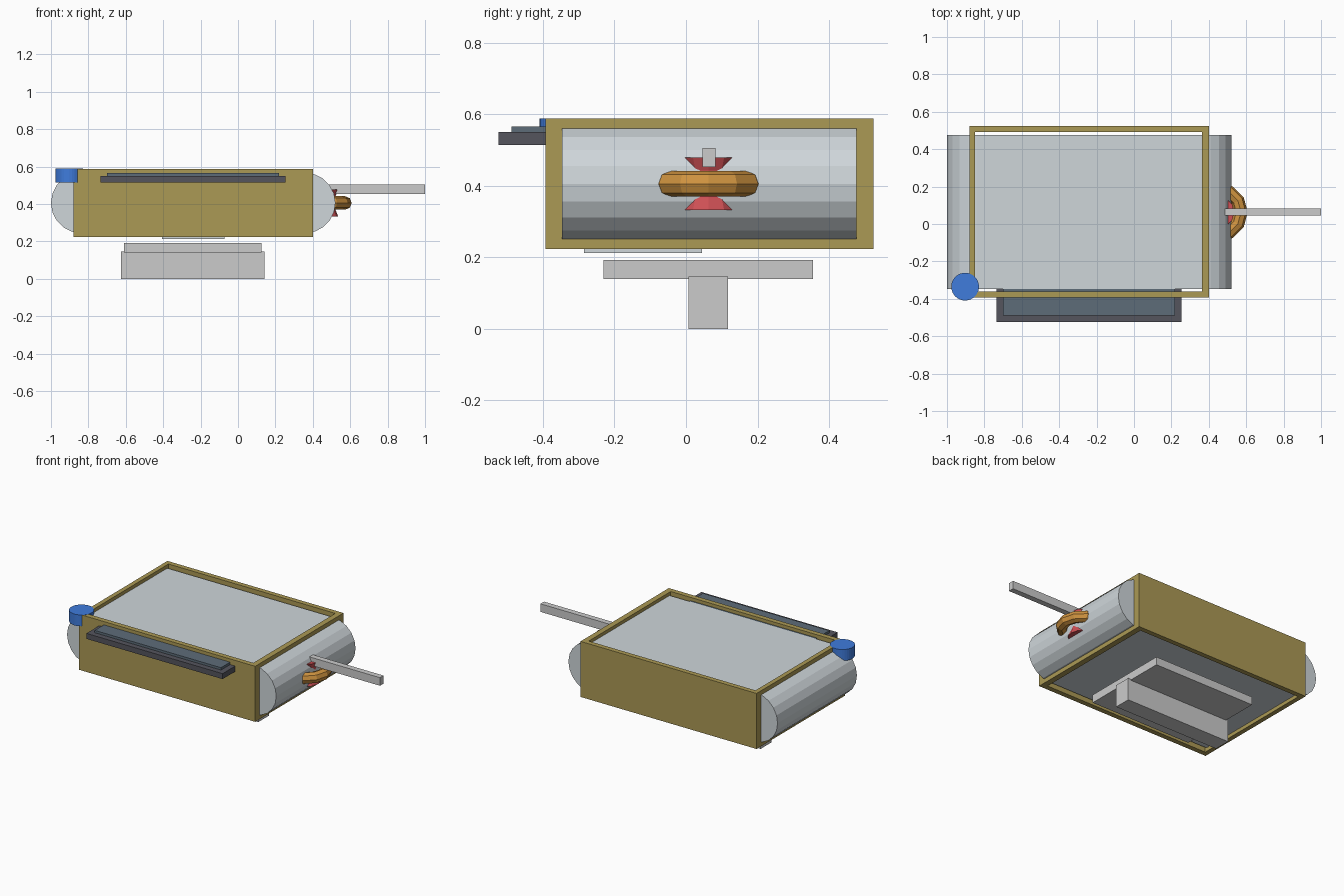
import bpy, bmesh
from math import sin, cos, pi

if "Cube" in bpy.data.objects:
    bpy.data.objects.remove(bpy.data.objects["Cube"])


def material(name, rgb):
    m = bpy.data.materials.new(name)
    m.diffuse_color = (*rgb, 1)
    m.use_nodes = True
    m.node_tree.nodes["Principled BSDF"].inputs["Base Color"].default_value = m.diffuse_color
    return m


BRASS = material("olive_brown", (0.41, 0.32, 0.09))
PALE = material("pale_grey", (0.62, 0.67, 0.70))
SLATE = material("slate", (0.11, 0.15, 0.19))
DARK = material("dark_grey", (0.09, 0.09, 0.11))
BLUE = material("blue", (0.05, 0.20, 0.72))
ORANGE = material("orange", (0.62, 0.29, 0.05))
RED = material("red", (0.62, 0.08, 0.09))


def finish(name, bm, mat=None):
    bmesh.ops.recalc_face_normals(bm, faces=bm.faces[:])
    me = bpy.data.meshes.new(name)
    bm.to_mesh(me)
    bm.free()
    ob = bpy.data.objects.new(name, me)
    bpy.context.collection.objects.link(ob)
    if mat:
        me.materials.append(mat)
    return ob


def box(name, x, y, z, mat=None):
    bm = bmesh.new()
    bmesh.ops.create_cube(bm, size=1)
    for v in bm.verts:
        v.co = [lo + (c + 0.5) * (hi - lo) for c, (lo, hi) in zip(v.co, (x, y, z))]
    return finish(name, bm, mat)


def lathe(name, profile, sides, centre, mat, closed=False):
    """Revolve (radius, z) points about a vertical axis."""
    bm = bmesh.new()
    cx, cy = centre
    rings = [[bm.verts.new((cx + r * cos(2 * pi * i / sides),
                            cy + r * sin(2 * pi * i / sides), z))
              for i in range(sides)] for r, z in profile]
    pairs = list(zip(rings, rings[1:]))
    if closed:
        pairs.append((rings[-1], rings[0]))
    else:
        bm.faces.new(rings[0])
        bm.faces.new(rings[-1])
    for a, b in pairs:
        for i in range(sides):
            j = (i + 1) % sides
            bm.faces.new((a[i], a[j], b[j], b[i]))
    return finish(name, bm, mat)


# Rounded belt body: a stadium outline extruded along y
R, ZC, N = 0.161, 0.406, 10
outline = []
for cx, start in ((0.36, -pi / 2), (-0.839, pi / 2)):
    for i in range(N + 1):
        a = start + pi * i / N
        outline.append((cx + R * cos(a), ZC + R * sin(a)))
bm = bmesh.new()
face = bm.faces.new([bm.verts.new((x, -0.347, z)) for x, z in outline])
new = bmesh.ops.extrude_face_region(bm, geom=[face], use_keep_orig=True)["geom"]
bmesh.ops.translate(bm, vec=(0, 0.824, 0),
                    verts=[g for g in new if isinstance(g, bmesh.types.BMVert)])
finish("belt_body", bm, PALE)

# Open rectangular frame around the belt
bm = bmesh.new()
loops = []
for x0, x1, y0, y1 in ((-0.88, 0.40, -0.393, 0.524), (-0.85, 0.363, -0.36, 0.492)):
    for z in (0.223, 0.588):
        loops.append([bm.verts.new((x, y, z))
                      for x, y in ((x0, y0), (x1, y0), (x1, y1), (x0, y1))])
ob, ot, ib, it = loops
for a, b in ((ob, ot), (ot, it), (it, ib), (ib, ob)):
    for i in range(4):
        j = (i + 1) % 4
        bm.faces.new((a[i], a[j], b[j], b[i]))
finish("frame", bm, BRASS)

# Side shelf made of two stacked plates reaching into the belt
box("shelf_lower", (-0.735, 0.255), (-0.524, 0.015), (0.515, 0.551), DARK)
box("shelf_upper", (-0.70, 0.218), (-0.488, -0.02), (0.55, 0.5665), SLATE)

# Stand and underside plate
box("stand_beam", (-0.625, 0.143), (0.007, 0.117), (0, 0.147))
box("stand_plate", (-0.61, 0.125), (-0.23, 0.355), (0.14, 0.193))
box("underside_plate", (-0.407, -0.073), (-0.285, 0.045), (0.213, 0.25), PALE)

# Corner knob
lathe("corner_knob", [(0.074, 0.515), (0.074, 0.589)], 32, (-0.903, -0.335), BLUE)

# Pulley at the end: waisted spool, ring and rod
HUB = (0.449, 0.063)
lathe("spool", [(0.087, 0.333), (0.073, 0.368), (0.066, 0.406),
                (0.073, 0.444), (0.087, 0.479)], 12, HUB, RED)
lathe("spool_ring", [(0.123 + 0.036 * cos(pi * i / 4), 0.406 + 0.036 * sin(pi * i / 4))
                     for i in range(8)], 12, HUB, ORANGE, closed=True)
box("rod", (0.487, 1.0), (0.046, 0.083), (0.453, 0.506))
